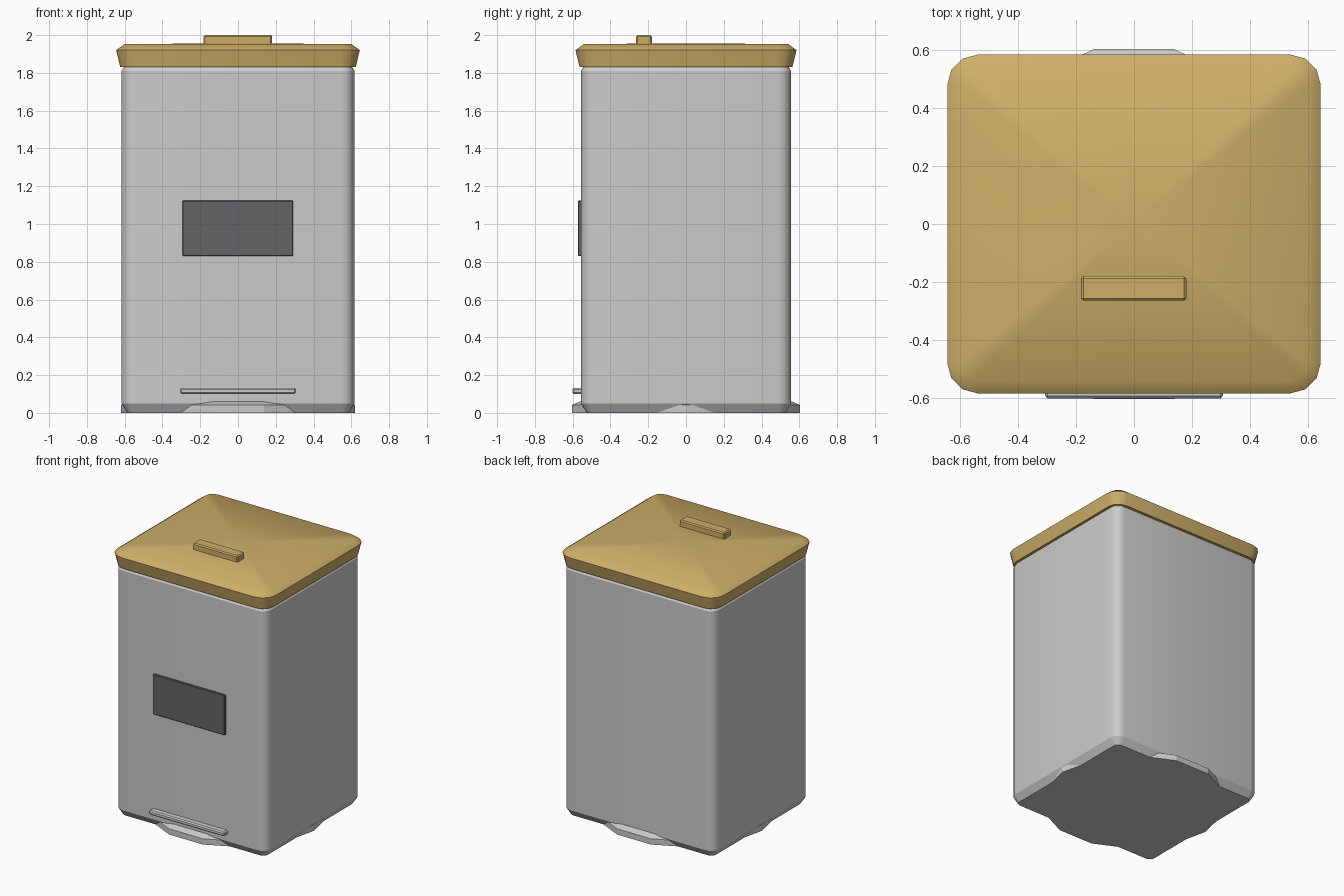
import bpy, bmesh, math
from math import radians, sin, cos

cube = bpy.data.objects.get("Cube")
if cube:
    bpy.data.objects.remove(cube, do_unlink=True)


def material(name, rgb):
    m = bpy.data.materials.new(name)
    m.use_nodes = True
    colour = (*rgb, 1.0)
    m.diffuse_color = colour
    m.node_tree.nodes["Principled BSDF"].inputs["Base Color"].default_value = colour
    return m


steel = material("light grey steel", (0.6, 0.6, 0.59))
gold = material("warm gold", (0.62, 0.43, 0.14))
charcoal = material("charcoal", (0.13, 0.13, 0.14))


def finish(name, bm, mat, angle):
    bmesh.ops.recalc_face_normals(bm, faces=bm.faces)
    mesh = bpy.data.meshes.new(name)
    bm.to_mesh(mesh)
    bm.free()
    mesh.materials.append(mat)
    obj = bpy.data.objects.new(name, mesh)
    bpy.context.collection.objects.link(obj)
    bpy.ops.object.select_all(action="DESELECT")
    obj.select_set(True)
    bpy.context.view_layer.objects.active = obj
    bpy.ops.object.shade_smooth_by_angle(angle=radians(angle))
    return obj


def rounded_ring(bm, hx, hy, r, z, steps):
    """Loop of vertices around a rounded rectangle."""
    ring = []
    for i, (sx, sy) in enumerate([(1, 1), (-1, 1), (-1, -1), (1, -1)]):
        for s in range(steps + 1):
            a = radians(90 * (i + s / steps))
            ring.append(bm.verts.new((sx * (hx - r) + r * cos(a),
                                      sy * (hy - r) + r * sin(a), z)))
    return ring


def rounded_loft(name, hx, hy, r, steps, levels, mat, angle, peak=None):
    """Stack rounded rectangles; levels are (inset, height)."""
    bm = bmesh.new()
    rings = [rounded_ring(bm, hx - d, hy - d, r - d, z, steps) for d, z in levels]
    n = len(rings[0])
    for a, b in zip(rings, rings[1:]):
        for i in range(n):
            j = (i + 1) % n
            bm.faces.new((a[i], a[j], b[j], b[i]))
    bm.faces.new(rings[0])
    if peak is None:
        bm.faces.new(rings[-1])
    else:
        tip = bm.verts.new((0, 0, peak))
        for i in range(n):
            bm.faces.new((rings[-1][i], rings[-1][(i + 1) % n], tip))
    return finish(name, bm, mat, angle)


def slab(name, lo, hi, mat, bevel):
    """Box between two corners with softened edges."""
    bm = bmesh.new()
    bmesh.ops.create_cube(bm, size=1)
    for v in bm.verts:
        v.co = [(a + b) / 2 + c * (b - a) for a, b, c in zip(lo, hi, v.co)]
    bmesh.ops.bevel(bm, geom=bm.edges[:], offset=bevel, segments=1, affect="EDGES")
    return finish(name, bm, mat, 30)


# Bin body with chamfered foot and shoulder
rounded_loft("body", 0.617, 0.557, 0.07, 4,
             [(0.032, 0), (0, 0.05), (0, 1.81), (0.022, 1.845)], steel, 30)

# Lid: flared rim, sloped shoulder, nearly flat crown
rounded_loft("lid", 0.645, 0.585, 0.105, 3,
             [(0.022, 1.83), (0, 1.92), (0.045, 1.953)], gold, 45, peak=1.956)

# Base disc showing at the middle of each side
sides = 14
bm = bmesh.new()
rings = [[bm.verts.new((r * cos(math.tau * i / sides), r * sin(math.tau * i / sides), z))
          for i in range(sides)] for r, z in [(0.62, 0), (0.62, 0.042), (0.575, 0.06)]]
for a, b in zip(rings, rings[1:]):
    for i in range(sides):
        j = (i + 1) % sides
        bm.faces.new((a[i], a[j], b[j], b[i]))
bm.faces.new(rings[0])
bm.faces.new(rings[-1])
finish("base_disc", bm, steel, 20)

# Fittings
slab("front_panel", (-0.294, -0.572, 0.83), (0.292, -0.54, 1.124), charcoal, 0.004)
slab("pedal", (-0.307, -0.602, 0.1), (0.307, -0.53, 0.132), steel, 0.008)
slab("lid_handle", (-0.183, -0.265, 1.945), (0.181, -0.18, 2.0), gold, 0.008)
